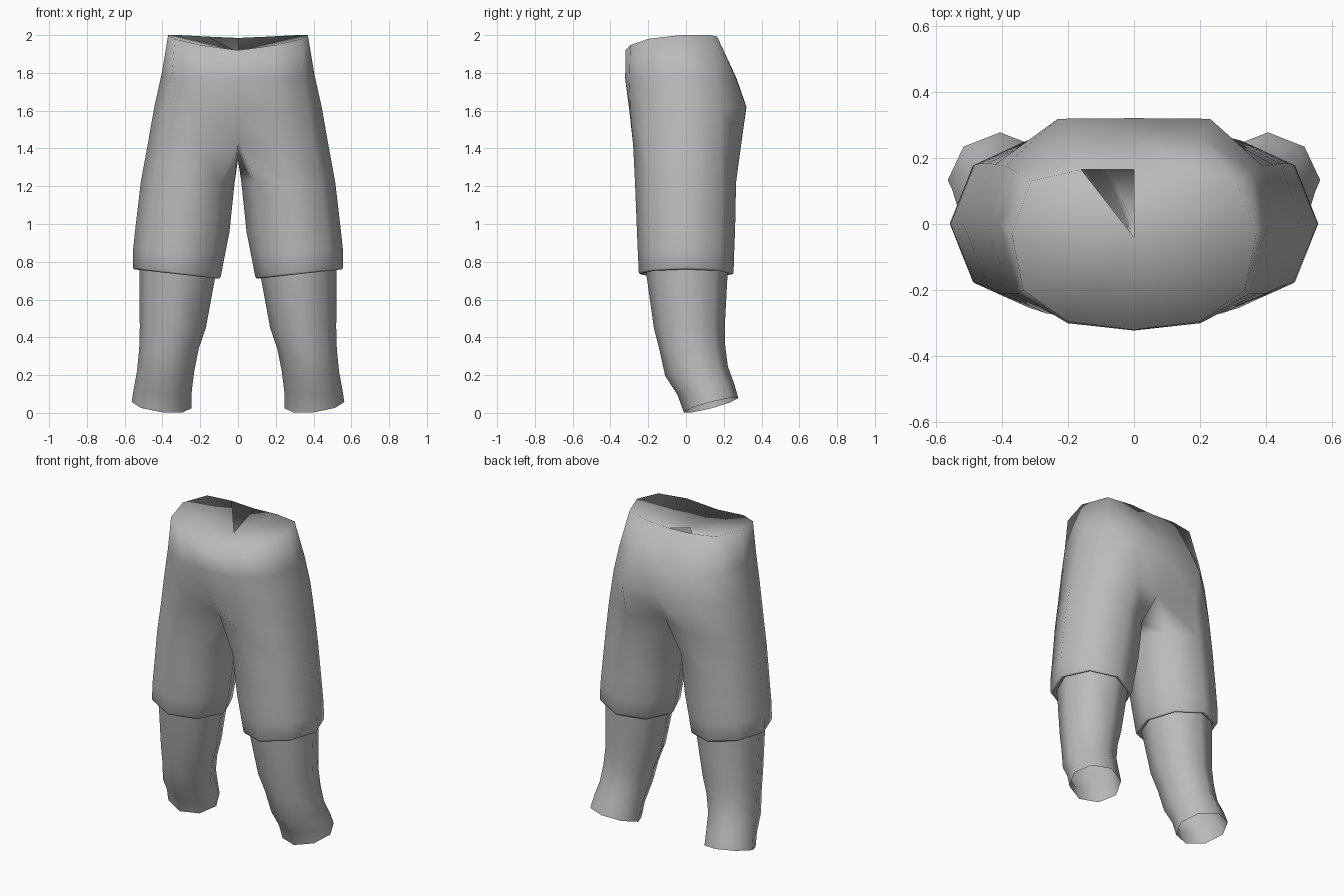
import bpy, bmesh

if "Cube" in bpy.data.objects:
    bpy.data.objects.remove(bpy.data.objects["Cube"])

# One plain grey cloth colour
grey = bpy.data.materials.new("plain grey")
grey.use_nodes = True
colour = (0.5, 0.5, 0.5, 1)
grey.diffuse_color = colour
grey.node_tree.nodes["Principled BSDF"].inputs["Base Color"].default_value = colour

# Eight-sided unit section, starting at the front inner corner
OCTAGON = [(-.7, -.7), (0, -1), (.7, -.7), (1, 0), (.7, .7), (0, 1), (-.7, .7), (-1, 0)]


def leg_ring(x0, x1, y0, y1, z, slope_x=0, slope_y=0):
    """Section of the left leg, with its plane tilted by the two slopes."""
    cx, cy, rx, ry = (x0 + x1) / 2, (y0 + y1) / 2, (x1 - x0) / 2, (y1 - y0) / 2
    return [(cx + u * rx, cy + v * ry, z + u * rx * slope_x + v * ry * slope_y)
            for u, v in OCTAGON]


def add_ring(bm, points, side):
    return [bm.verts.new((side * x, y, z)) for x, y, z in points]


def bridge(bm, upper, lower, side, closed=True):
    n = len(upper)
    for i in range(n if closed else n - 1):
        j = (i + 1) % n
        quad = [upper[i], lower[i], lower[j], upper[j]]
        bm.faces.new(quad if side > 0 else quad[::-1])


def finish(bm, name):
    bmesh.ops.remove_doubles(bm, verts=bm.verts[:], dist=0.0005)
    mesh = bpy.data.meshes.new(name)
    bm.to_mesh(mesh)
    bm.free()
    mesh.materials.append(grey)
    for p in mesh.polygons:
        p.use_smooth = True
    obj = bpy.data.objects.new(name, mesh)
    bpy.context.scene.collection.objects.link(obj)
    return obj


# Hip half-sections, from front centre round the left side to back centre
HIPS = [
    [(0, -.32, 1.92), (.2, -.295, 1.947), (.335, -.2, 1.98), (.37, -.03, 2),
     (.31, .13, 2), (.16, .165, 1.992), (0, .165, 1.985)],
    [(0, -.322, 1.77), (.2, -.3, 1.77), (.35, -.21, 1.78), (.405, 0, 1.79),
     (.36, .16, 1.78), (.2, .265, 1.77), (0, .268, 1.77)],
    [(0, -.3, 1.6), (.2, -.295, 1.6), (.375, -.21, 1.61), (.443, 0, 1.62),
     (.39, .175, 1.62), (.23, .318, 1.62), (0, .32, 1.62)],
    [(0, -.19, 1.44), (.2, -.28, 1.42), (.4, -.21, 1.41), (.48, 0, 1.41),
     (.42, .18, 1.41), (.22, .292, 1.42), (0, .21, 1.42)],
]
CROTCH = (0, 0, 1.34)
# Short legs, ending in a hem that turns inwards
SHORT_LEGS = [
    leg_ring(.018, .515, -.27, .265, 1.22),
    leg_ring(.045, .543, -.26, .26, .97, .04),
    leg_ring(.07, .555, -.255, .255, .85, .08),
    leg_ring(.092, .557, -.25, .252, .745, .11),
    leg_ring(.1, .55, -.245, .247, .735, .11),
    leg_ring(.12, .525, -.215, .22, .75, .11),
]
# Bare lower legs, open at the ankle
LOWER_LEGS = [
    leg_ring(.115, .522, -.215, .222, .77, .1),
    leg_ring(.17, .52, -.17, .205, .45),
    leg_ring(.208, .523, -.14, .208, .34, 0, .05),
    leg_ring(.232, .535, -.11, .222, .22, 0, .15),
    leg_ring(.245, .55, -.045, .255, .125, .08, .2),
    leg_ring(.247, .563, -.012, .277, .041, .11, .26),
]

# Shorts
bm = bmesh.new()
tops = {}
for side in (1, -1):
    rings = [add_ring(bm, pts, side) for pts in HIPS]
    tops[side] = rings[0]
    for a, b in zip(rings, rings[1:]):
        bridge(bm, a, b, side, closed=False)
    upper = rings[-1] + add_ring(bm, [CROTCH], side)
    for pts in SHORT_LEGS:
        lower = add_ring(bm, pts, side)
        bridge(bm, upper, lower, side)
        upper = lower

# Sagging waist cover with one open wedge at the back
centre = bm.verts.new((0, -.04, 1.91))
for side, rim in tops.items():
    for i in range(len(rim) - 1):
        if side < 0 and i == len(rim) - 2:
            continue
        tri = [centre, rim[i], rim[i + 1]]
        bm.faces.new(tri if side > 0 else tri[::-1])
finish(bm, "shorts")

# Lower legs
for side, name in ((1, "left_lower_leg"), (-1, "right_lower_leg")):
    bm = bmesh.new()
    rings = [add_ring(bm, pts, side) for pts in LOWER_LEGS]
    for a, b in zip(rings, rings[1:]):
        bridge(bm, a, b, side)
    finish(bm, name)
